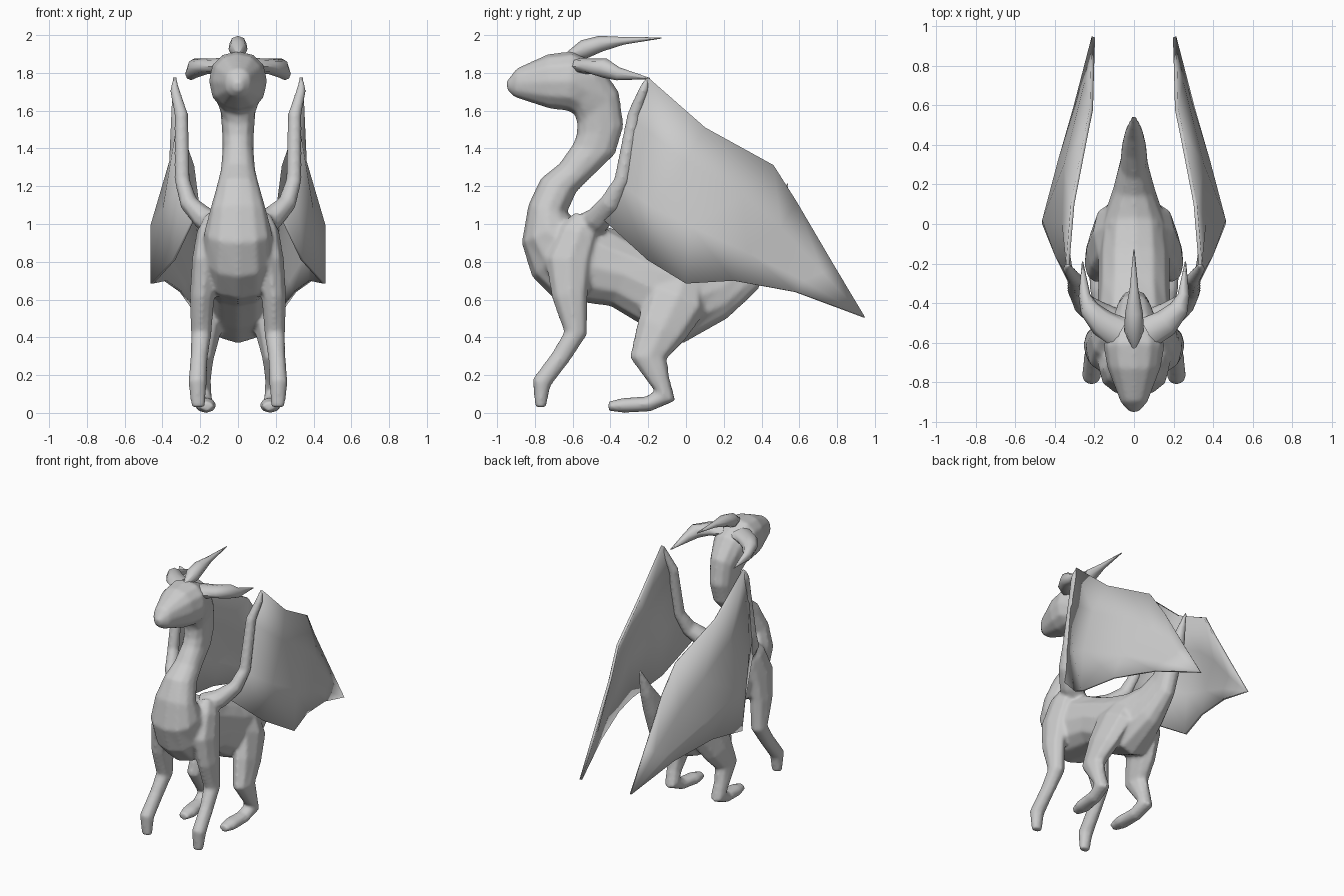
import bpy
import bmesh
import math
from mathutils import Vector

default_cube = bpy.data.objects.get("Cube")
if default_cube:
    bpy.data.objects.remove(default_cube, do_unlink=True)

# Single plain grey for the whole creature
grey = bpy.data.materials.new("stone_grey")
grey.use_nodes = True
grey_value = (0.6, 0.6, 0.6, 1.0)
grey.diffuse_color = grey_value
grey.node_tree.nodes["Principled BSDF"].inputs["Base Color"].default_value = grey_value


def finish(name, bm, angle=60):
    """Turn a bmesh into a shaded object."""
    bmesh.ops.recalc_face_normals(bm, faces=bm.faces)
    mesh = bpy.data.meshes.new(name)
    bm.to_mesh(mesh)
    bm.free()
    mesh.materials.append(grey)
    obj = bpy.data.objects.new(name, mesh)
    bpy.context.collection.objects.link(obj)
    bpy.ops.object.select_all(action="DESELECT")
    obj.select_set(True)
    bpy.context.view_layer.objects.active = obj
    bpy.ops.object.shade_smooth_by_angle(angle=math.radians(angle))
    return obj


def loft(bm, rings, sides, roundness=1.0):
    """Skin rings, each given as centre, half axis u and half axis v."""
    def soften(value):
        return math.copysign(abs(value) ** roundness, value)

    turns = [math.tau * i / sides for i in range(sides)]
    loops = [[bm.verts.new(centre + u * soften(math.cos(a)) + v * soften(math.sin(a)))
              for a in turns] for centre, u, v in rings]
    for lower, upper in zip(loops, loops[1:]):
        for i in range(sides):
            j = (i + 1) % sides
            bm.faces.new((lower[i], lower[j], upper[j], upper[i]))
    bm.faces.new(loops[0])
    bm.faces.new(loops[-1])


def limb(bm, path, across, sides=8, flips=(1, -1)):
    """Tubes on each side along a path of (x, y, z, half width, half depth)."""
    for flip in flips:
        points = [Vector((p[0] * flip, p[1], p[2])) for p in path]
        rings = []
        for i, (point, spec) in enumerate(zip(points, path)):
            before = points[max(i - 1, 0)]
            after = points[min(i + 1, len(points) - 1)]
            tangent = (after - before).normalized()
            v = tangent.cross(Vector(across)).normalized()
            u = v.cross(tangent)
            rings.append((point, u * spec[3], v * spec[4]))
        loft(bm, rings, sides)


# Body outline: upper y, upper z, lower y, lower z, half width
head_and_neck = [
    (-.95, 1.755, -.945, 1.705, .025),
    (-.895, 1.825, -.905, 1.67, .068),
    (-.73, 1.9, -.72, 1.61, .135),
    (-.6, 1.915, -.63, 1.6, .155),
    (-.455, 1.84, -.59, 1.58, .125),
    (-.355, 1.7, -.575, 1.53, .095),
    (-.33, 1.52, -.58, 1.47, .085),
    (-.375, 1.37, -.6, 1.42, .082),
    (-.5, 1.25, -.67, 1.32, .092),
    (-.58, 1.17, -.77, 1.24, .112),
    (-.63, 1.06, -.835, 1.1, .148),
]
torso_and_tail = [
    (-.59, 1.03, -.87, .9, .178),
    (-.45, 1, -.815, .72, .192),
    (-.35, .96, -.7, .605, .192),
    (-.25, .9, -.4, .565, .182),
    (-.12, .85, -.2, .445, .18),
    (.03, .81, -.02, .365, .165),
    (.14, .82, .22, .5, .105),
    (.23, .87, .385, .655, .07),
    (.33, .96, .455, .85, .062),
    (.42, 1.06, .505, 1.01, .045),
    (.54, 1.225, .55, 1.225, .01),
]
body_rings = []
for upper_y, upper_z, lower_y, lower_z, half_width in head_and_neck + torso_and_tail:
    upper = Vector((0, upper_y, upper_z))
    lower = Vector((0, lower_y, lower_z))
    body_rings.append(((upper + lower) / 2, Vector((half_width, 0, 0)), (upper - lower) / 2))
body = bmesh.new()
loft(body, body_rings, sides=12, roundness=.88)

# Legs
sideways, backward, upward = (1, 0, 0), (0, 1, 0), (0, 0, 1)
limb(body, [
    (.13, -.53, 1.03, .05, .07),
    (.15, -.57, .95, .07, .11),
    (.165, -.62, .8, .08, .13),
    (.19, -.615, .62, .066, .098),
    (.195, -.585, .42, .056, .062),
    (.205, -.66, .3, .047, .052),
    (.215, -.765, .16, .05, .052),
    (.21, -.77, .03, .037, .03),
], sideways)
limb(body, [
    (.07, .0, .75, .05, .09),
    (.12, -.05, .6, .09, .17),
    (.165, -.13, .44, .077, .138),
    (.19, -.2, .29, .062, .1),
    (.195, -.14, .17, .052, .057),
    (.19, -.11, .09, .052, .062),
    (.18, -.2, .047, .052, .042),
    (.17, -.33, .04, .057, .041),
    (.165, -.41, .035, .037, .026),
], sideways)

# Wing arm running from the shoulder up to the wing peak
limb(body, [
    (.08, -.52, .98, .09, .08),
    (.18, -.46, 1.03, .075, .065),
    (.26, -.4, 1.11, .06, .05),
    (.295, -.34, 1.23, .042, .042),
    (.3, -.275, 1.58, .037, .037),
    (.335, -.225, 1.71, .027, .027),
    (.335, -.205, 1.77, .012, .012),
], backward)

# Fuse trunk, legs and arms into one continuous skin with soft joins
body = finish("body", body)
fuse = body.modifiers.new("fuse", "REMESH")
fuse.mode = "VOXEL"
fuse.voxel_size = .012
fuse.use_smooth_shade = True
soften_joins = body.modifiers.new("soften_joins", "SMOOTH")
soften_joins.factor = .5
soften_joins.iterations = 6

# Horns
horn = bmesh.new()
limb(horn, [
    (0, -.64, 1.89, .005, .01),
    (0, -.54, 1.925, .05, .05),
    (0, -.45, 1.955, .045, .042),
    (0, -.33, 1.97, .022, .02),
    (0, -.13, 1.985, .003, .003),
], sideways, flips=(1,))
finish("crest_horn", horn)
horns = bmesh.new()
limb(horns, [
    (.07, -.55, 1.835, .045, .08),
    (.16, -.5, 1.835, .04, .07),
    (.225, -.43, 1.825, .052, .05),
    (.25, -.36, 1.795, .035, .03),
    (.26, -.19, 1.77, .003, .003),
], upward)
finish("cheek_horns", horns)

# Wing membrane: strips from upper edge down to trailing edge, meeting at the tip
wing_strips = [
    [(.335, -.2, 1.775), (.31, .1, 1.51), (.24, .46, 1.31), (.215, .58, 1.12), (.21, .78, .78)],
    [(.31, -.29, 1.56), (.355, 0, 1.33), (.345, .3, 1.15), (.295, .5, .98), (.24, .72, .74)],
    [(.29, -.36, 1.22), (.39, -.16, 1.08), (.455, .02, .99), (.375, .32, .85), (.28, .62, .7)],
    [(.24, -.43, 1.02), (.34, -.2, .81), (.455, 0, .685), (.385, .25, .7), (.3, .58, .64)],
]
bm = bmesh.new()
grid = [[bm.verts.new(p) for p in strip] for strip in wing_strips]
tip = bm.verts.new((.205, .945, .505))
for high, low in zip(grid, grid[1:]):
    for i in range(len(high) - 1):
        bm.faces.new((high[i], low[i], low[i + 1], high[i + 1]))
    bm.faces.new((high[-1], low[-1], tip))
wings = finish("wing_membranes", bm)
solid = wings.modifiers.new("thickness", "SOLIDIFY")
solid.thickness = .018
solid.offset = 0
wings.modifiers.new("other_side", "MIRROR")
